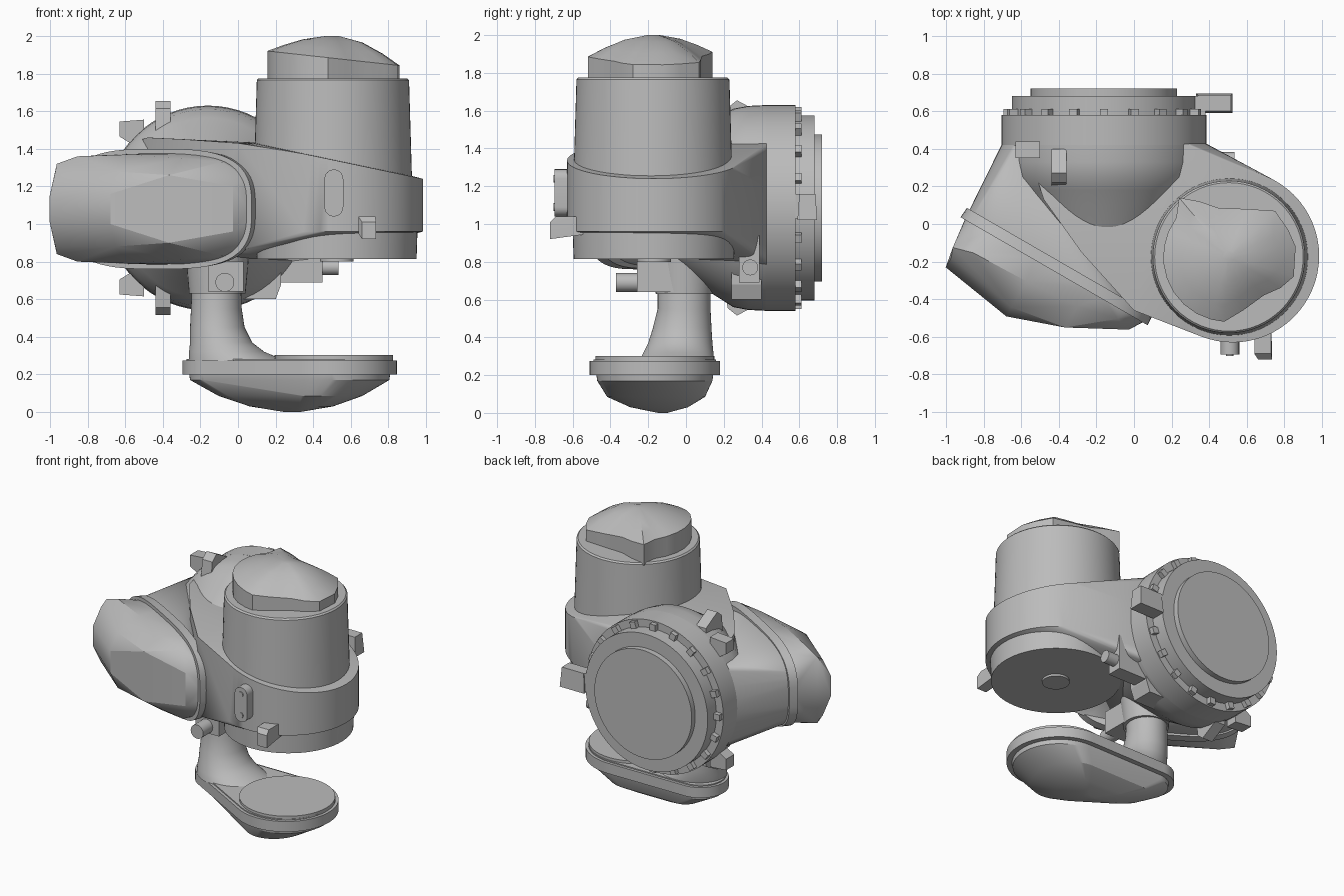
import bpy, bmesh, math
from mathutils import Vector

old = bpy.data.objects.get("Cube")
if old:
    bpy.data.objects.remove(old, do_unlink=True)

grey = bpy.data.materials.new("machine grey")
grey.use_nodes = True
grey.diffuse_color = (0.5, 0.5, 0.5, 1)
grey.node_tree.nodes["Principled BSDF"].inputs["Base Color"].default_value = (0.5, 0.5, 0.5, 1)

X, Y, Z = Vector((1, 0, 0)), Vector((0, 1, 0)), Vector((0, 0, 1))


def finish(name, bm, angle=30):
    bmesh.ops.recalc_face_normals(bm, faces=bm.faces[:])
    mesh = bpy.data.meshes.new(name)
    bm.to_mesh(mesh)
    bm.free()
    mesh.materials.append(grey)
    obj = bpy.data.objects.new(name, mesh)
    bpy.context.collection.objects.link(obj)
    bpy.ops.object.select_all(action="DESELECT")
    obj.select_set(True)
    bpy.context.view_layer.objects.active = obj
    bpy.ops.object.shade_smooth_by_angle(angle=math.radians(angle))
    return obj


def hull(name, points, angle=30):
    """Convex shell wrapped around a point cloud."""
    bm = bmesh.new()
    for p in points:
        bm.verts.new(p)
    bmesh.ops.convex_hull(bm, input=bm.verts[:])
    bmesh.ops.delete(bm, geom=[v for v in bm.verts if not v.link_faces], context="VERTS")
    bmesh.ops.dissolve_limit(bm, angle_limit=0.01, verts=bm.verts[:], edges=bm.edges[:])
    return finish(name, bm, angle)


def loft(name, rings, angle=30):
    """Skin through equal rings, closed at both ends."""
    bm = bmesh.new()
    rows = [[bm.verts.new(p) for p in ring] for ring in rings]
    for a, b in zip(rows, rows[1:]):
        for i in range(len(a)):
            j = (i + 1) % len(a)
            bm.faces.new((a[i], a[j], b[j], b[i]))
    bm.faces.new(rows[0])
    bm.faces.new(rows[-1])
    return finish(name, bm, angle)


def ring(center, ru, rv=None, u=X, v=Y, power=1, count=64):
    rv = ru if rv is None else rv
    out = []
    for i in range(count):
        t = math.tau * i / count
        c, s = math.cos(t), math.sin(t)
        c = math.copysign(abs(c) ** power, c)
        s = math.copysign(abs(s) ** power, s)
        out.append(Vector(center) + u * (ru * c) + v * (rv * s))
    return out


def turned(name, center, axis, profile, count=64):
    """Round part: profile holds (distance along axis, radius)."""
    u, v = {"x": (Y, Z), "y": (X, Z), "z": (X, Y)}[axis]
    along = {"x": X, "y": Y, "z": Z}[axis]
    return loft(name, [ring(Vector(center) + along * d, r, u=u, v=v, count=count)
                       for d, r in profile])


def block(name, low, high, taper=0.0):
    """Box whose top can be drawn in by a taper."""
    pts = []
    for k, z in enumerate((low[2], high[2])):
        t = taper * k
        pts += [(x, y, z) for x in (low[0] + t, high[0] - t) for y in (low[1] + t, high[1] - t)]
    return hull(name, pts, 20)


# Rear flange with stepped cover and bolts
FLANGE = Vector((-0.16, 0, 1.085))
turned("rear_dome", FLANGE, "y", [(-0.15, 0.28), (0, 0.37), (0.1, 0.43), (0.18, 0.48),
                                  (0.25, 0.525), (0.33, 0.54), (0.43, 0.545)])
turned("rear_flange", FLANGE, "y", [(0.42, 0.545), (0.58, 0.545)])
turned("rear_ring", FLANGE, "y", [(0.57, 0.49), (0.68, 0.49)])
turned("rear_cover", FLANGE, "y", [(0.67, 0.39), (0.72, 0.39)])
for i in range(20):
    t = math.tau * i / 20
    out = Vector((math.cos(t), 0, math.sin(t)))
    side = Vector((-out.z, 0, out.x))
    mid = FLANGE + out * 0.51
    hull(f"flange_bolt_{i}", [mid + out * a + side * b + Y * y
                              for a in (-0.025, 0.025) for b in (-0.022, 0.022) for y in (0.57, 0.612)])

# Main housing joining the upright drum to the flange
DRUM = Vector((0.525, -0.17, 0))
back = ring(FLANGE + Y * 0.43, 0.54, u=X, v=Z)
points = [p for p in back if -0.33 < p.z - FLANGE.z < 0.37 and p.x > -0.58]
for p in ring(DRUM, 0.46):
    points += [p + Z * 0.96, p + Z * (1.24 + 0.21 * (0.985 - p.x))]
points += [(-0.48, 0.13, z) for z in (0.8, 1.46)] + [(-0.28, -0.15, z) for z in (0.8, 1.45)]
points += [(0, -0.46, z) for z in (0.86, 1.43)]
hull("main_housing", points)

# Upright drum, base and hub
turned("drum_base", DRUM, "z", [(0.815, 0.425), (0.97, 0.43)])
turned("drum_hub", DRUM, "z", [(0.8, 0.09), (0.82, 0.09)], 32)
turned("upper_drum", (0.505, -0.175, 0), "z", [(1.1, 0.425), (1.26, 0.42), (1.765, 0.405), (1.775, 0.395)])

# Drum cap: round on one side, scalloped on the other
outline = [(0.24, 0.14), (0.35, 0.12), (0.45, 0.085), (0.6, 0.08), (0.75, 0.07), (0.82, -0.03),
           (0.86, -0.12), (0.85, -0.28), (0.78, -0.34), (0.69, -0.38), (0.58, -0.46), (0.48, -0.52)]
outline += [(0.5 + 0.345 * math.cos(a), -0.175 + 0.345 * math.sin(a))
            for a in [math.radians(255 - 14 * k) for k in range(9)]]


def cap_ring(scale, rise):
    out = []
    for x, y in outline:
        wall = 1.92 - 0.11 * (x - 0.16)
        out.append((0.5 + (x - 0.5) * scale, -0.17 + (y + 0.17) * scale, wall + (2 - wall) * rise))
    return out


loft("drum_cap", [[(x, y, 1.76) for x, y in outline], cap_ring(1, 0), cap_ring(0.75, 0.4),
                  cap_ring(0.45, 0.78), cap_ring(0.1, 1)])

# Angled elbow tube, seam ring and faceted cover
ELBOW = Vector((-0.43, -0.26, 1.08))
U = Vector((0.866, -0.5, 0))
N = Vector((-0.5, -0.866, 0))


def section(offset, wide, tall):
    return ring(ELBOW + N * offset, wide, tall, u=U, v=Z, power=0.65)


hull("elbow_tube", section(-0.02, 0.55, 0.3) + [p for p in back if abs(p.z - FLANGE.z) < 0.33 and p.x < 0.2])
loft("elbow_seam_ring", [section(-0.07, 0.57, 0.315), section(-0.01, 0.575, 0.32)])
cover = section(-0.02, 0.55, 0.295)
for u, n, h in [(-0.53, 0.15, 0.24), (-0.51, 0.2, 0.2), (-0.51, 0.26, 0.07), (-0.42, 0.12, 0.28),
                (-0.1, 0.11, 0.29), (-0.1, 0.27, 0.2), (-0.1, 0.325, 0.08), (0.2, 0.22, 0.18),
                (0.2, 0.09, 0.27), (0.42, 0.04, 0.25), (0.5, 0.06, 0.12)]:
    cover += [ELBOW + U * u + N * n + Z * s * h for s in (-1, 1)]
hull("elbow_cover", cover, 25)

# Wrist neck under the body
turned("wrist_collar", (-0.11, -0.01, 0), "z", [(0.63, 0.15), (0.85, 0.17)], 40)
block("wrist_block", (-0.16, -0.26, 0.64), (0.03, 0.02, 0.8))
turned("wrist_pin", (-0.07, 0, 0.69), "y", [(-0.37, 0.05), (-0.2, 0.05)], 24)
loft("wrist_neck", [ring((x, y, z), rx, ry) for x, y, z, rx, ry in
                    [(-0.115, -0.01, 0.7, 0.13, 0.14), (-0.115, -0.01, 0.55, 0.135, 0.14),
                     (-0.11, -0.02, 0.45, 0.145, 0.155), (-0.09, -0.03, 0.37, 0.165, 0.17),
                     (-0.06, -0.04, 0.32, 0.2, 0.185), (0, -0.05, 0.27, 0.26, 0.2)]])


# Elongated foot plate with pad above and domed shell below
def foot_outline(z, inset, sx=1, sy=1):
    pts = ring((0.5, -0.165, z), 0.345 - inset) + ring((-0.11, -0.01, z), 0.185 - inset)
    return [((p.x - 0.29) * sx + 0.29, (p.y + 0.12) * sy - 0.12, z) for p in pts]


hull("foot_plate", foot_outline(0.2, 0) + foot_outline(0.275, 0))
hull("foot_rim", foot_outline(0.26, 0.02) + foot_outline(0.283, 0.02))
turned("foot_pad", (0.51, -0.165, 0), "z", [(0.27, 0.315), (0.302, 0.315)])
hull("foot_shell", foot_outline(0.205, 0.035) + foot_outline(0.17, 0.04)
     + foot_outline(0.085, 0.04, 0.72, 0.85) + foot_outline(0.03, 0.04, 0.42, 0.5)
     + foot_outline(0, 0.04, 0.08, 0.08), 25)

# Front name-free oval plate with two screws, and a lug beside it
ends = [(0.51, 1.09), (0.51, 1.24)]
hull("front_oval_plate", [p for x, z in ends for y in (-0.695, -0.58)
                          for p in ring((x, y, z), 0.05, u=X, v=Z, count=24)])
for i, (x, z) in enumerate(ends):
    turned(f"plate_screw_{i}", (x, 0, z), "y", [(-0.702, 0.02), (-0.69, 0.02)], 12)
hull("front_lug", [(x, y, z) for x in (0.64, 0.73) for y in (-0.69, -0.5) for z in (0.95, 1.04)]
     + [(x, -0.72, z) for x in (0.66, 0.735) for z in (0.92, 1.01)], 20)

# Lugs and fins around the body, mirrored above and below the flange axis
for s, word in ((1, "upper"), (-1, "lower")):
    hull(f"{word}_fin", [(x, y, FLANGE.z + s * h) for x in (-0.44, -0.36)
                         for y, h in ((0.2, 0.36), (0.22, 0.53), (0.27, 0.57), (0.4, 0.5), (0.4, 0.36))], 20)
    hull(f"{word}_side_lug", [(x, y, FLANGE.z + s * h) for x, h in
                              ((-0.63, 0.38), (-0.63, 0.46), (-0.5, 0.47), (-0.5, 0.3))
                              for y in (0.35, 0.44)], 20)
block("flange_clamp", (0.24, 0.58, 1.03), (0.38, 0.68, 1.16))
block("flange_lug", (0.33, 0.59, 1.02), (0.525, 0.695, 1.16), 0.01)
hull("lower_bracket", [(x, y, z) for x, z in ((0.02, 0.6), (0.2, 0.6), (0.23, 0.68), (0.23, 0.8), (0, 0.8))
                       for y in (0.24, 0.4)], 20)
block("side_bracket", (0.15, 0.28, 0.69), (0.45, 0.39, 0.94))
turned("side_pin", (0, 0.34, 0.77), "x", [(0.4, 0.042), (0.535, 0.042)], 24)
